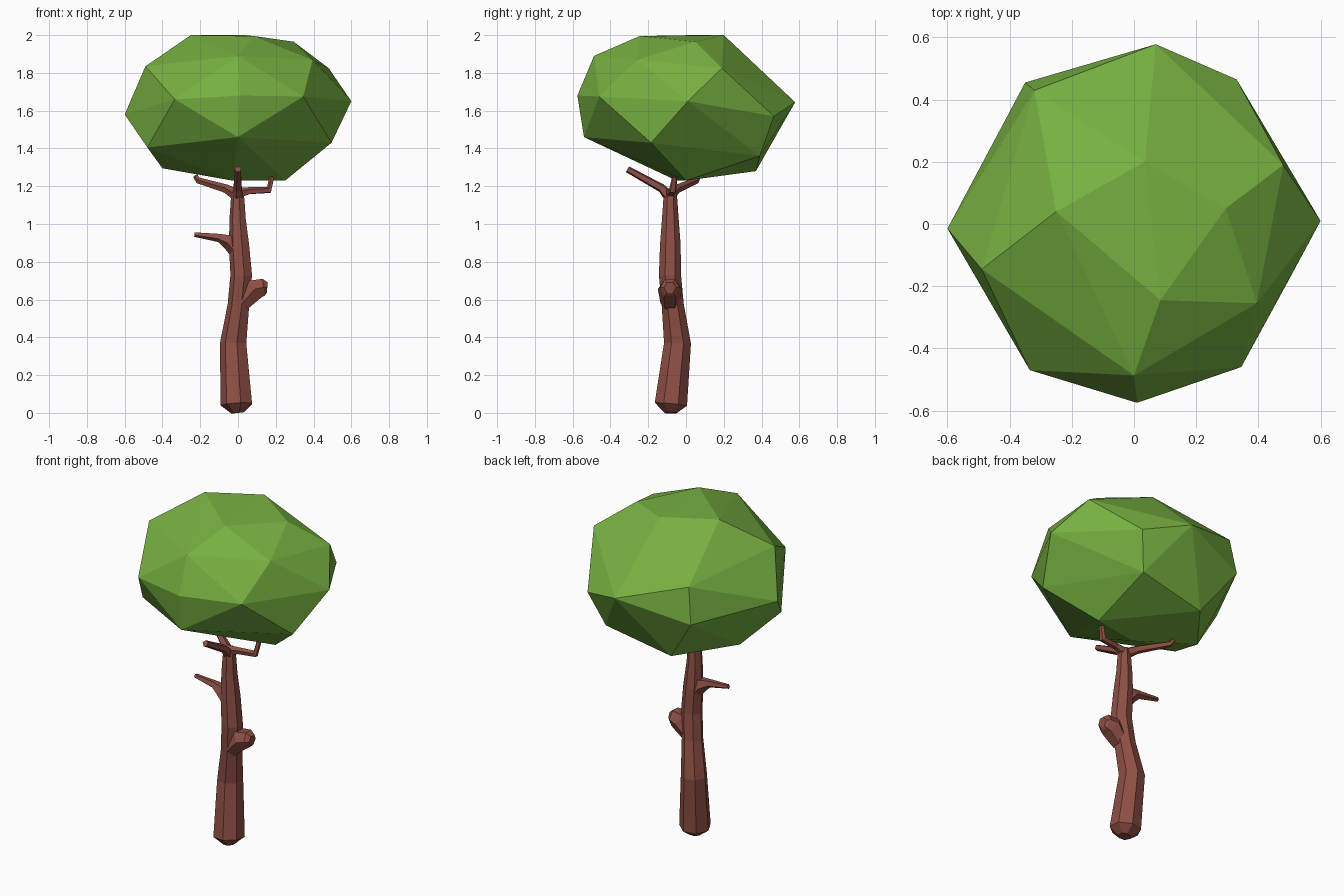
import bpy, bmesh, math
from mathutils import Vector

if "Cube" in bpy.data.objects:
    bpy.data.objects.remove(bpy.data.objects["Cube"])


def make_material(name, color):
    mat = bpy.data.materials.new(name)
    mat.use_nodes = True
    mat.diffuse_color = (*color, 1)
    mat.node_tree.nodes["Principled BSDF"].inputs["Base Color"].default_value = (*color, 1)
    return mat


leaf_green = make_material("leaf green", (0.185, 0.44, 0.053))
bark_brown = make_material("bark brown", (0.27, 0.078, 0.058))


def finish(bm, name, mat):
    bmesh.ops.recalc_face_normals(bm, faces=bm.faces)
    mesh = bpy.data.meshes.new(name)
    bm.to_mesh(mesh)
    bm.free()
    mesh.materials.append(mat)
    obj = bpy.data.objects.new(name, mesh)
    bpy.context.collection.objects.link(obj)
    return obj


def limb(name, path, sides):
    """Faceted tube through (x, y, z, radius) stations, capped at both ends."""
    bm = bmesh.new()
    points = [Vector(p[:3]) for p in path]
    rings = []
    for i, p in enumerate(points):
        axis = points[min(i + 1, len(points) - 1)] - points[max(i - 1, 0)]
        turn = Vector((0, 0, 1)).rotation_difference(axis.normalized())
        ring = []
        for k in range(sides):
            a = math.tau * (k + 0.5) / sides
            spoke = Vector((math.cos(a), math.sin(a), 0)) * path[i][3]
            ring.append(bm.verts.new(p + turn @ spoke))
        rings.append(ring)
    for low, high in zip(rings, rings[1:]):
        for k in range(sides):
            j = (k + 1) % sides
            bm.faces.new((low[k], low[j], high[j], high[k]))
    bm.faces.new(rings[0][::-1])
    bm.faces.new(rings[-1])
    return finish(bm, name, bark_brown)


# Trunk, gently bent and tapering
limb("trunk", [
    (0, -.08, 0, .035), (-.005, -.08, .045, .088), (-.022, -.045, .37, .073),
    (.005, -.07, .57, .06), (.02, -.085, .73, .06), (.008, -.083, .89, .056),
    (0, -.083, 1.03, .045), (0, -.083, 1.13, .038), (0, -.083, 1.18, .03)], 7)

# Cut stub and side twig
limb("cut_stub", [(.02, -.085, .58, .05), (.09, -.085, .655, .064),
                  (.135, -.085, .665, .052), (.155, -.085, .663, .032)], 6)
limb("side_twig", [(.01, -.083, .85, .05), (-.05, -.083, .91, .042),
                   (-.1, -.08, .928, .024), (-.23, -.075, .945, .013)], 5)

# Top branches reaching into the crown
limb("front_branch", [(0, -.075, 1.13, .034), (0, -.13, 1.19, .024),
                      (0, -.31, 1.29, .018)], 5)
limb("back_branch", [(0, -.09, 1.15, .034), (-.06, -.05, 1.185, .024),
                     (-.21, .055, 1.23, .017), (-.225, .065, 1.255, .014)], 5)
limb("left_branch", [(-.01, -.083, 1.16, .032), (.06, -.08, 1.175, .02),
                     (.165, -.07, 1.18, .02), (.18, -.06, 1.25, .014)], 5)

# Crown: faceted hull over its corner points, by height
crown_top = [(-.25, .04, 2), (.035, .2, 2), (.085, -.245, 1.995), (.295, .05, 1.965)]
crown_upper = [(0, -.487, 1.89), (.395, -.255, 1.87), (.48, .19, 1.825),
               (-.49, -.145, 1.835), (-.32, .43, 1.76)]
crown_middle = [(.6, .01, 1.65), (.345, -.46, 1.675), (.01, -.575, 1.68),
                (-.335, -.47, 1.66), (-.6, -.015, 1.58), (-.35, .455, 1.55),
                (.07, .578, 1.645), (.33, .465, 1.57)]
crown_lower = [(0, -.54, 1.46), (.495, -.185, 1.43), (-.48, -.22, 1.405),
               (.26, .39, 1.36), (-.16, .37, 1.28), (-.4, .06, 1.295),
               (.25, 0, 1.23), (-.03, -.05, 1.23)]
bm = bmesh.new()
for co in crown_top + crown_upper + crown_middle + crown_lower:
    bm.verts.new(co)
bmesh.ops.convex_hull(bm, input=bm.verts)
loose = [v for v in bm.verts if not v.link_faces]
bmesh.ops.delete(bm, geom=loose, context='VERTS')
finish(bm, "crown", leaf_green)
